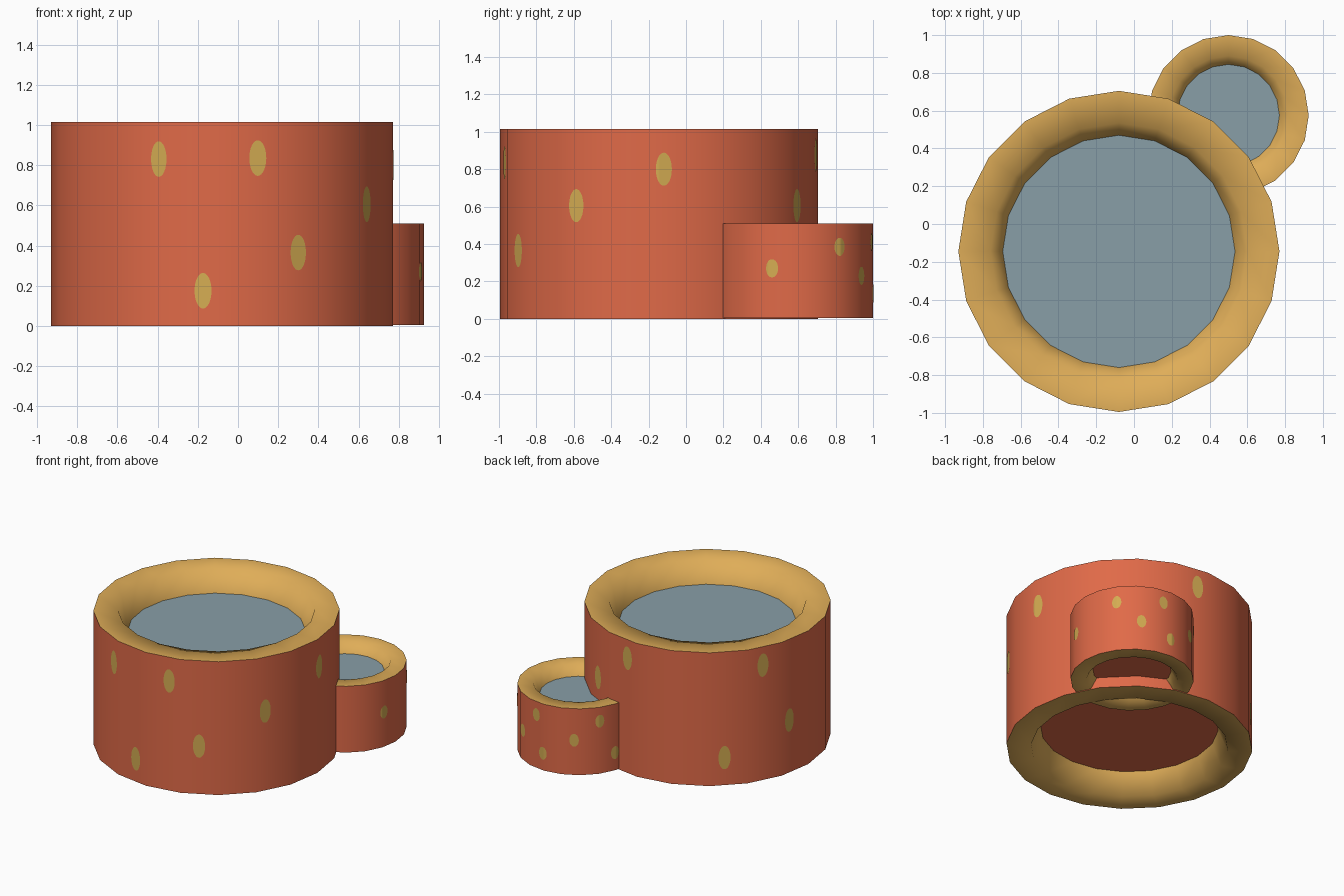
import bpy, bmesh, math

if "Cube" in bpy.data.objects:
    bpy.data.objects.remove(bpy.data.objects["Cube"])

SIDES = 20


def material(name, rgb):
    # convert sRGB bytes to linear values
    def lin(c):
        c /= 255
        return c / 12.92 if c <= 0.04045 else ((c + 0.055) / 1.055) ** 2.4
    m = bpy.data.materials.new(name)
    m.diffuse_color = (*[lin(c) for c in rgb], 1)
    m.use_nodes = True
    m.node_tree.nodes["Principled BSDF"].inputs["Base Color"].default_value = m.diffuse_color
    return m


RED = material("red_clay", (224, 106, 72))
GOLD = material("golden_rim", (223, 173, 88))
SPOT = material("yellow_spot", (212, 172, 82))
WATER = material("grey_blue_water", (136, 159, 167))


def finish(bm, name, mat, smooth):
    for f in bm.faces:
        f.smooth = smooth
    me = bpy.data.meshes.new(name)
    bm.to_mesh(me)
    bm.free()
    me.materials.append(mat)
    ob = bpy.data.objects.new(name, me)
    bpy.context.collection.objects.link(ob)
    return ob


def ring(bm, c, r, z):
    step = 2 * math.pi / SIDES
    return [bm.verts.new((c[0] + r * math.cos(i * step),
                          c[1] + r * math.sin(i * step), z)) for i in range(SIDES)]


def lathe(name, c, profile, mat):
    bm = bmesh.new()
    rings = [ring(bm, c, r, z) for r, z in profile]
    for a, b in zip(rings, rings[1:]):
        for i in range(SIDES):
            j = (i + 1) % SIDES
            bm.faces.new((a[i], a[j], b[j], b[i]))
    finish(bm, name, mat, True)


def disc(name, c, r, z, mat, up):
    bm = bmesh.new()
    vs = ring(bm, c, r, z)
    bm.faces.new(vs if up else vs[::-1])
    finish(bm, name, mat, False)


def spots(name, c, R, half_w, half_h, places):
    # oval plates that follow the faceted wall
    bm = bmesh.new()
    n, facet = 16, 2 * math.pi / SIDES
    for deg, z in places:
        prev = None
        for k in range(n + 1):
            t = -math.cos(math.pi * k / n)
            a = math.radians(deg) + t * half_w / R
            r = R * math.cos(facet / 2) / math.cos(a % facet - facet / 2) + 0.003
            h = half_h * math.sqrt(max(0, 1 - t * t)) + 0.0005
            x, y = c[0] + r * math.cos(a), c[1] + r * math.sin(a)
            cur = (bm.verts.new((x, y, z - h)), bm.verts.new((x, y, z + h)))
            if prev:
                bm.faces.new((prev[0], cur[0], cur[1], prev[1]))
            prev = cur
    finish(bm, name, SPOT, True)


def tub(name, c, R, lip, inner, z0, z1, depth, spot_size, places):
    lathe(name + "_wall", c, [(R, z0), (R, z1)], RED)
    lathe(name + "_top_rim", c, [(R, z1), (lip, z1), (inner, z1 - depth)], GOLD)
    lathe(name + "_bottom_rim", c, [(inner, z0 + depth), (lip, z0), (R, z0)], GOLD)
    disc(name + "_water", c, inner, z1 - depth, WATER, True)
    disc(name + "_floor", c, inner, z0 + depth, RED, False)
    spots(name + "_spots", c, R, *spot_size, places)


# large tub
tub("large_tub", (-0.08, -0.145), 0.85, 0.68, 0.615, 0.0, 1.015, 0.16, (0.043, 0.088),
    [(-111.8, .83), (-96.4, .175), (-77.8, .835), (-63.2, .365), (-31.5, .605),
     (1.8, .80), (61.2, .605), (84, .875), (133, .21), (152, .875), (167, .40)])

# small tub overlapping it at the back right
tub("small_tub", (0.5, 0.575), 0.425, 0.315, 0.27, 0.005, 0.51, 0.075, (0.033, 0.048),
    [(-15.7, .27), (35.5, .385), (59, .23), (81, .41), (89, .135),
     (120.5, .27), (145, .405), (161, .14)])
